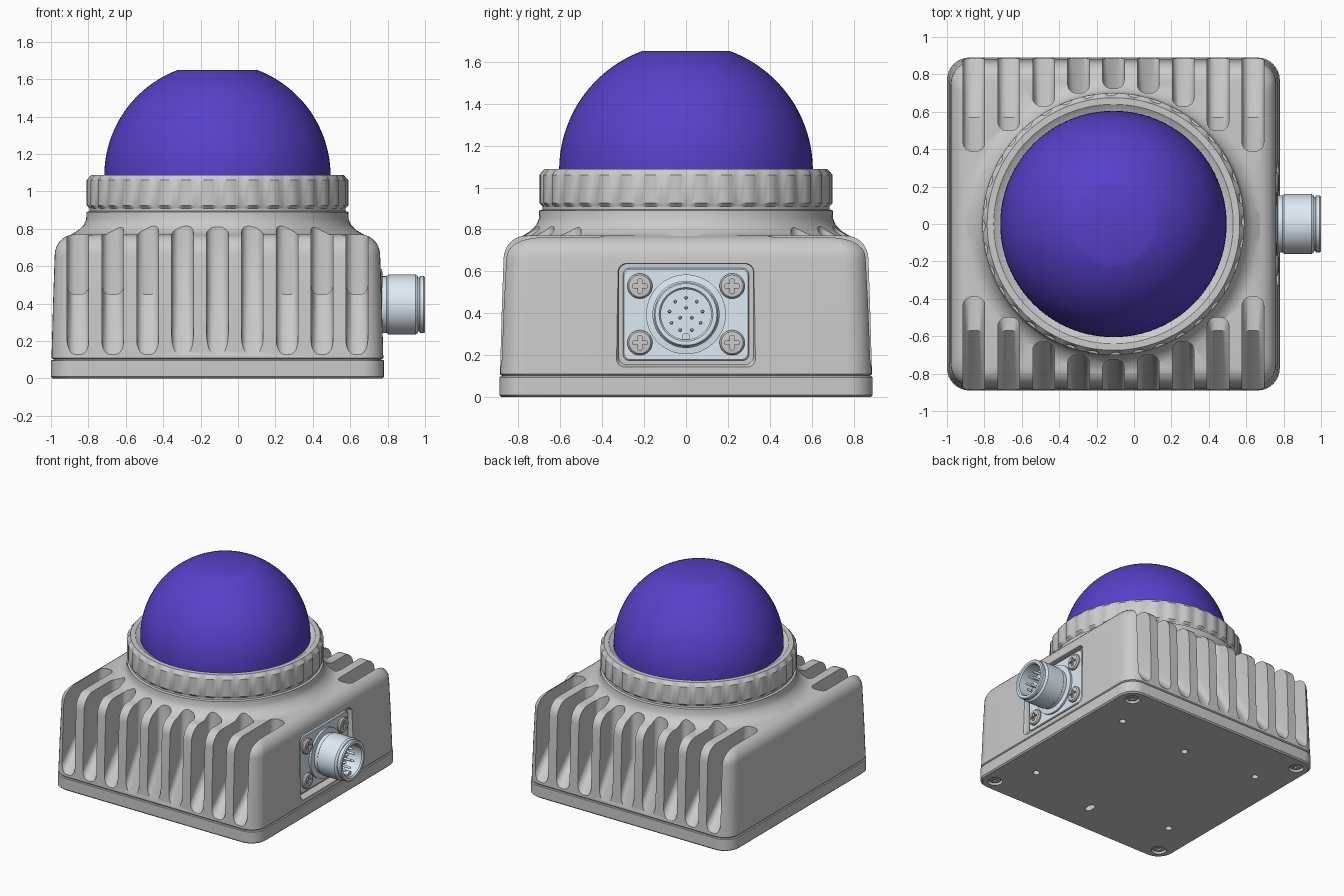
import bpy, bmesh
from math import sin, cos, pi, radians
from mathutils import Matrix, Vector

if "Cube" in bpy.data.objects:
    bpy.data.objects.remove(bpy.data.objects["Cube"])

CX = -0.11                                    # housing axis in x
CENTRE = Matrix.Translation((CX, 0, 0))


def material(name, rgb):
    m = bpy.data.materials.new(name)
    m.diffuse_color = (*rgb, 1)
    m.use_nodes = True
    m.node_tree.nodes["Principled BSDF"].inputs["Base Color"].default_value = m.diffuse_color
    return m


BLUE = material("deep_blue", (0.1, 0.05, 0.58))
PALE = material("pale_metal", (0.72, 0.83, 0.91))


def finish(name, bm, mat=None, matrix=Matrix()):
    bmesh.ops.remove_doubles(bm, verts=bm.verts, dist=1e-5)
    bmesh.ops.transform(bm, matrix=matrix, verts=bm.verts)
    bmesh.ops.recalc_face_normals(bm, faces=bm.faces)
    me = bpy.data.meshes.new(name)
    bm.to_mesh(me)
    bm.free()
    ob = bpy.data.objects.new(name, me)
    bpy.context.collection.objects.link(ob)
    if mat:
        me.materials.append(mat)
    return ob


def bridge(bm, loops, closed=False):
    n = len(loops[0])
    pairs = list(zip(loops, loops[1:])) + ([(loops[-1], loops[0])] if closed else [])
    for a, b in pairs:
        for j in range(n):
            bm.faces.new((a[j], a[(j + 1) % n], b[(j + 1) % n], b[j]))
    if not closed:
        bm.faces.new(loops[0][::-1])
        bm.faces.new(loops[-1])


def lathe(name, profile, n=64, mat=None, matrix=Matrix(), closed=False, radius=lambda r, j: r):
    bm = bmesh.new()
    loops = [[bm.verts.new((radius(r, j) * cos(2 * pi * j / n), radius(r, j) * sin(2 * pi * j / n), z))
              for j in range(n)] for r, z in profile]
    bridge(bm, loops, closed)
    return finish(name, bm, mat, matrix)


def rounded_block(name, levels, corner, mat=None, matrix=Matrix(), seg=8):
    """Loft of rounded rectangles: levels are (z, half_x, half_y, inset)."""
    bm, loops = bmesh.new(), []
    for z, hx, hy in levels:
        ring = []
        for q, (sx, sy) in enumerate(((1, 1), (-1, 1), (-1, -1), (1, -1))):
            for k in range(seg + 1):
                a = (q + k / seg) * pi / 2
                ring.append(bm.verts.new((sx * (hx - corner) + corner * cos(a),
                                          sy * (hy - corner) + corner * sin(a), z)))
        loops.append(ring)
    bridge(bm, loops)
    return finish(name, bm, mat, matrix)


def boolean(target, tools, op='DIFFERENCE'):
    bpy.context.view_layer.objects.active = target
    for t in tools:
        m = target.modifiers.new("b", 'BOOLEAN')
        m.operation, m.solver, m.object = op, 'EXACT', t
        bpy.ops.object.modifier_apply(modifier=m.name)
        bpy.data.objects.remove(t)


def disc(name, r, z0, z1, matrix, n=24, mat=None):
    return lathe(name, [(r, z0), (r, z1)], n, mat, matrix)


def along_x(x, y, z):
    return Matrix.Translation((x, y, z)) @ Matrix.Rotation(pi / 2, 4, 'Y')


# Base plate with mounting holes, a slot and screw counterbores
base = rounded_block("base_plate", [(0, .88, .88), (.01, .89, .89), (.095, .89, .89), (.1, .885, .885)],
                     .12, matrix=CENTRE)
holes = [(sx * .63, sy * .49) for sx in (-1, 1) for sy in (-1, 1)] + [(0, .44)]
cutters = [disc("hole", .025, -.05, .06, Matrix.Translation((CX + x, y, 0))) for x, y in holes]
cutters.append(rounded_block("slot", [(-.05, .024, .045), (.06, .024, .045)], .0235,
                             matrix=Matrix.Translation((CX, -.63, 0))))
corners = [(sx * .78, sy * .78) for sx in (-1, 1) for sy in (-1, 1)]
cutters += [disc("bore", .055, -.05, .03, Matrix.Translation((CX + x, y, 0))) for x, y in corners]
boolean(base, cutters)
rounded_block("seam", [(.08, .877, .877), (.13, .877, .877)], .11, matrix=CENTRE)

# Housing: tapered block with rounded shoulder, joined to flared neck
levels = [(.103, .88, .88), (.11, .887, .887), (.4, .879, .879)]
for k in range(8):
    a = k / 7 * pi / 2
    h = .765 + .105 * cos(a)
    levels.append((.66 + .11 * sin(a), h, h))
body = rounded_block("housing", levels, .12, matrix=CENTRE)
flare = lathe("flare", [(.7, .6), (.8, .7), (.825, .742), (.785, .768), (.745, .792), (.715, .82),
                        (.702, .85), (.7, .89), (.685, .895), (.685, .92)], 96, matrix=CENTRE)
boolean(body, [flare], 'UNION')


# Cooling grooves between the fins, front and back
def groove(bm, u, end, side, w=.058):
    k = max(.57, end)
    pts = [(.93, 1), (.93, .13 - .045 * .32 / (.885 - k)), (k, .45)]
    if end < k - .01:
        pts.append((end, .45))
    pts.append((end, 1))
    rows = [[bm.verts.new((CX + u + s * w, side * y, z)) for y, z in pts] for s in (-1, 1)]
    made = [bm.faces.new(rows[0]), bm.faces.new(rows[1][::-1])]
    n = len(pts)
    for i in range(n):
        j = (i + 1) % n
        made.append(bm.faces.new((rows[0][j], rows[0][i], rows[1][i], rows[1][j])))
    bmesh.ops.recalc_face_normals(bm, faces=made)
    edges = [bm.edges.get((r[i], r[i + 1])) for r in rows for i in range(1, n - 1)]
    bmesh.ops.bevel(bm, geom=edges, offset=.045, segments=5, profile=.5, affect='EDGES', clamp_overlap=True)


ends = (.725, .70, .63, .50, .39)
bm = bmesh.new()
for side in (-1, 1):
    for i in range(-4, 5):
        groove(bm, i * .1865, ends[abs(i)], side)
grooves = finish("grooves", bm)

# Connector recess in the right face (loft axis turned to x)
FACE = along_x(0, 0, .395)
recess = rounded_block("recess", [(.725, .24, .32), (.755, .24, .32), (.80, .265, .345)], .04, matrix=FACE)
boolean(body, [grooves, recess])

# Clamp ring with notched rim
lathe("clamp_ring", [(.58, .91), (.685, .91), (.7, .925), (.7, 1.06), (.675, 1.088), (.64, 1.088),
                     (.615, 1.07), (.58, 1.06)], 180, matrix=CENTRE, closed=True,
      radius=lambda r, j: r - .012 if r > .69 and j % 5 < 2 else r)

# Dome with flat top
arc = [(.605 * cos(radians(69.7 * k / 24)), 1.083 + .605 * sin(radians(69.7 * k / 24))) for k in range(25)]
lathe("dome", [(.605, .93)] + arc, 96, BLUE, CENTRE)

# Connector plate, hollow shell, insert and pins
rounded_block("connector_plate", [(.72, .22, .3), (.745, .22, .3), (.75, .215, .295)], .03, PALE, FACE)
lathe("connector_shell", [(.12, .74), (.19, .74), (.19, .765), (.152, .77), (.152, .795), (.16, .802),
                          (.16, .95), (.153, .96), (.145, .963), (.145, .97), (.153, .973), (.153, .993),
                          (.147, 1.0), (.128, 1.0), (.12, .99)],
      64, PALE, FACE, closed=True)
disc("connector_insert", .125, .74, .87, FACE, 48, PALE)
disc("connector_key", .02, .86, .97, FACE @ Matrix.Translation((.108, 0, 0)), 16, PALE)
for count, r in ((9, .08), (3, .032)):
    for k in range(count):
        a = 2 * pi * (k + .5) / count
        lathe("connector_pin", [(.009, .86), (.009, .95), (.004, .96)], 12, PALE,
              FACE @ Matrix.Translation((r * cos(a), r * sin(a), 0)))

# Cross-head screws on the connector plate and under the base
screw = lathe("plate_screw", [(.06, -.01), (.06, .012), (.052, .022), (.03, .025)], 32)
boolean(screw, [rounded_block("cross", [(.008, a, b), (.05, a, b)], .003, seg=2)
                for a, b in ((.034, .009), (.009, .034))])
for k, (y, z) in enumerate([(sy * .22, z) for sy in (-1, 1) for z in (.26, .53)]):
    ob = screw if k == 0 else bpy.data.objects.new("plate_screw", screw.data)
    if k:
        bpy.context.collection.objects.link(ob)
    ob.matrix_world = along_x(.748, y, z)
for x, y in corners:
    ob = bpy.data.objects.new("base_screw", screw.data)
    bpy.context.collection.objects.link(ob)
    ob.matrix_world = Matrix.Translation((CX + x, y, .028)) @ Matrix.Rotation(pi, 4, 'X') @ Matrix.Scale(.8, 4)

# Smooth shading with crisp edges
bpy.ops.object.select_all(action='SELECT')
bpy.context.view_layer.objects.active = body
bpy.ops.object.shade_smooth_by_angle(angle=radians(32))
